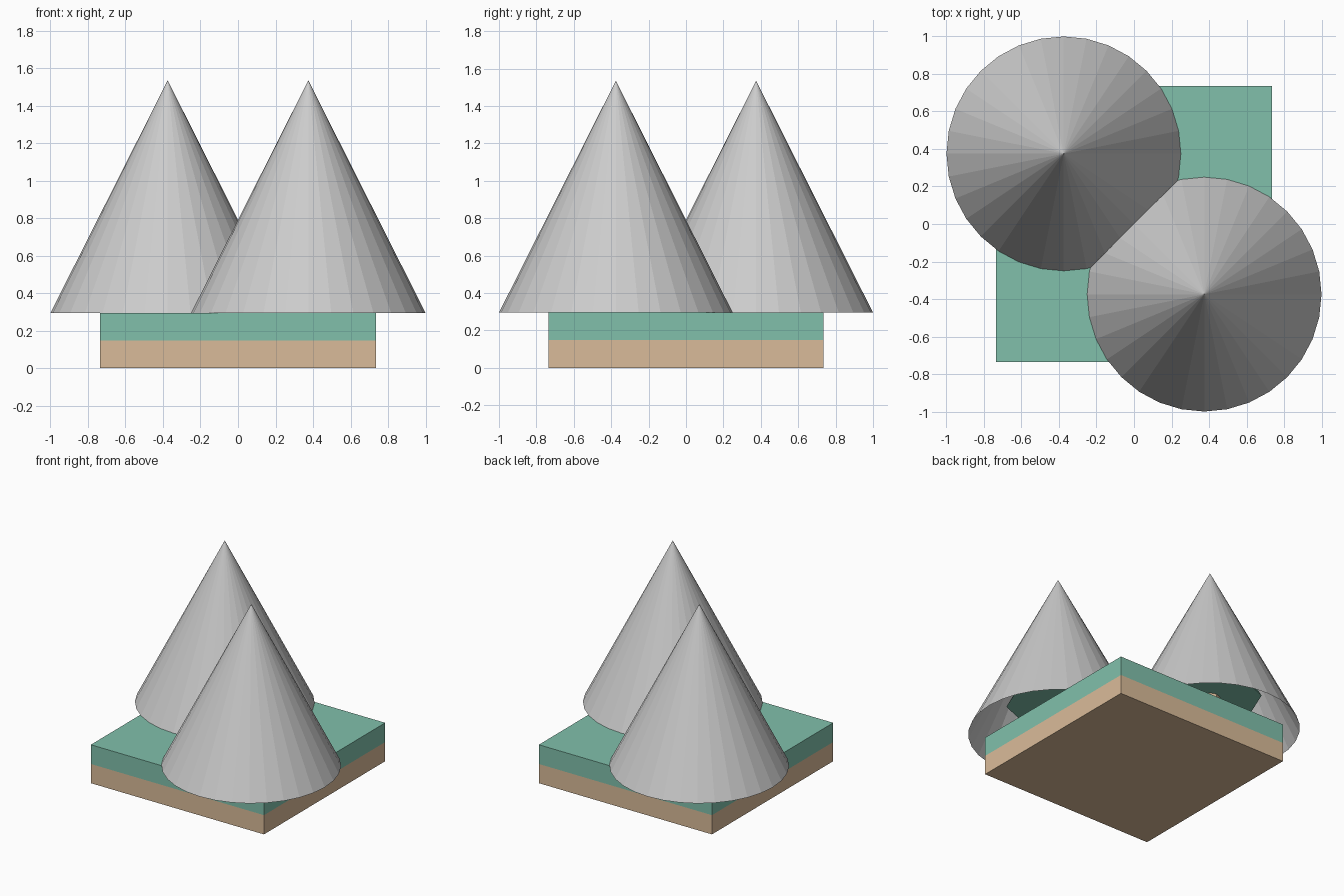
import bpy

if "Cube" in bpy.data.objects:
    bpy.data.objects.remove(bpy.data.objects["Cube"])


def material(name, color):
    m = bpy.data.materials.new(name)
    m.diffuse_color = color
    m.use_nodes = True
    m.node_tree.nodes["Principled BSDF"].inputs["Base Color"].default_value = m.diffuse_color
    return m


GREEN = material("green", (0.22, 0.53, 0.41, 1))
TAN = material("tan", (0.70, 0.50, 0.32, 1))


def finish(name, mat=None):
    ob = bpy.context.object
    ob.name = name
    if mat:
        ob.data.materials.append(mat)
    return ob


def slab(name, z0, z1, size, mat):
    bpy.ops.mesh.primitive_cube_add(size=1, location=(0, 0, (z0 + z1) / 2))
    ob = finish(name, mat)
    ob.scale = (size, size, z1 - z0)


def cone(name, x, y, z0, z1, radius, sides, top=0, fill='NGON', mat=None):
    bpy.ops.mesh.primitive_cone_add(
        vertices=sides, radius1=radius, radius2=top, depth=z1 - z0,
        end_fill_type=fill, location=(x, y, (z0 + z1) / 2))
    finish(name, mat)


# Two-layer ground tile
TOP = 0.295
slab("soil_layer", 0, TOP / 2, 1.47, TAN)
slab("grass_layer", TOP / 2, TOP, 1.47, GREEN)

# Two diagonal trees, each under a large open-bottomed cone
for i, s in enumerate((-1, 1), 1):
    x, y = 0.375 * s, -0.375 * s
    cone(f"outer_cone_{i}", x, y, TOP, 1.535, 0.625, 32, fill='NOTHING')
    cone(f"inner_foliage_{i}", x, y, 0.535, 1.2, 0.36, 8, mat=GREEN)
    cone(f"inner_trunk_{i}", x, y, TOP, 0.535, 0.07, 8, top=0.07, mat=TAN)
